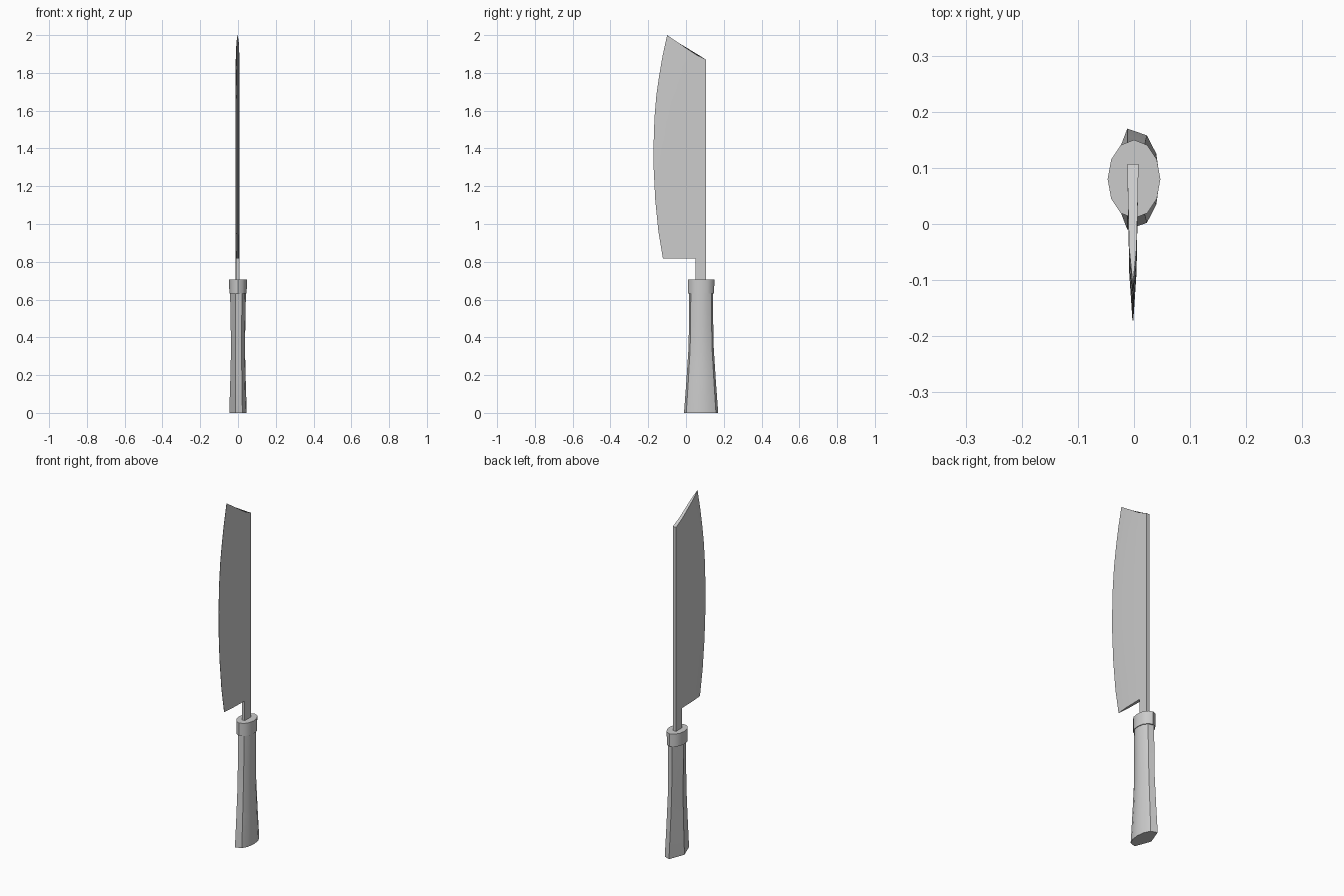
import bpy, bmesh, math

if "Cube" in bpy.data.objects:
    bpy.data.objects.remove(bpy.data.objects["Cube"])


def loft(name, rings, smooth=None):
    """Skin equal-length rings of points and cap both ends."""
    bm = bmesh.new()
    loops = [[bm.verts.new(p) for p in r] for r in rings]
    n = len(loops[0])
    for a, b in zip(loops, loops[1:]):
        for i in range(n):
            j = (i + 1) % n
            bm.faces.new((a[i], a[j], b[j], b[i]))
    bm.faces.new(loops[0][::-1])
    bm.faces.new(loops[-1])
    bmesh.ops.recalc_face_normals(bm, faces=bm.faces)
    mesh = bpy.data.meshes.new(name)
    bm.to_mesh(mesh)
    bm.free()
    ob = bpy.data.objects.new(name, mesh)
    bpy.context.collection.objects.link(ob)
    if smooth:
        bpy.ops.object.select_all(action='DESELECT')
        ob.select_set(True)
        bpy.context.view_layer.objects.active = ob
        bpy.ops.object.shade_smooth_by_angle(angle=math.radians(smooth))
    return ob


CX = -0.002          # blade centre plane
CY = 0.08            # handle axis
SPINE, STEP = 0.107, 0.05


def blade_ring(stations):
    """Closed section from (y, z, half thickness) stations."""
    right = [(CX + h, y, z) for y, z, h in stations]
    left = [(CX - h, y, z) for y, z, h in reversed(stations)]
    return right + left


# Blade: straight spine, bellied cutting edge, slanted tip
edge = [(-0.122, 0.817), (-0.146, 0.96), (-0.163, 1.13), (-0.171, 1.29),
        (-0.172, 1.41), (-0.167, 1.56), (-0.157, 1.68), (-0.143, 1.78),
        (-0.124, 1.89), (-0.10, 2.0)]
rings = []
for ey, ez in edge:
    t = (ez - edge[0][1]) / (2.0 - edge[0][1])
    base = edge[0][1]
    spine_z = base + t * (1.870 - base)
    step_z = base + t * (1.898 - base)
    mid_y = STEP + 0.62 * (ey - STEP)
    mid_z = step_z + 0.62 * (ez - step_z)
    rings.append(blade_ring([(SPINE, spine_z, 0.010), (STEP, step_z, 0.009),
                             (mid_y, mid_z, 0.0065), (ey, ez, 0.0008)]))
loft("blade", rings, 20)

# Tang joining blade and collar
loft("tang", [blade_ring([(SPINE, z, 0.010), (STEP, z, 0.009)])
              for z in (0.69, 0.817)])


def oval(rx, ry, z, ridge=0.0):
    """Twelve-sided oval; ridge pulls the -x half towards a pointed side."""
    pts = []
    for i in range(12):
        a = i * math.tau / 12
        c, s = math.cos(a), math.sin(a)
        x, y = rx * c, ry * s
        if c < -0.01:
            # flat facets running from the ends to the side ridge
            flat = -(rx - 0.012) * (1 - abs(s)) - 0.012
            x += (flat - x) * ridge
        elif abs(c) < 0.01:
            x -= 0.012 * ridge
        pts.append((x, CY + y, z))
    return pts


# Handle: flared, ridged butt narrowing to an oval neck
loft("handle", [oval(0.046, 0.090, 0.0, 1), oval(0.046, 0.090, 0.008, 1),
                oval(0.041, 0.078, 0.17, 1), oval(0.037, 0.067, 0.34, 1),
                oval(0.039, 0.064, 0.48, 1), oval(0.042, 0.063, 0.64, 1)], 35)

# Collar
loft("collar", [oval(0.046, 0.069, 0.632), oval(0.047, 0.070, 0.705)], 35)
